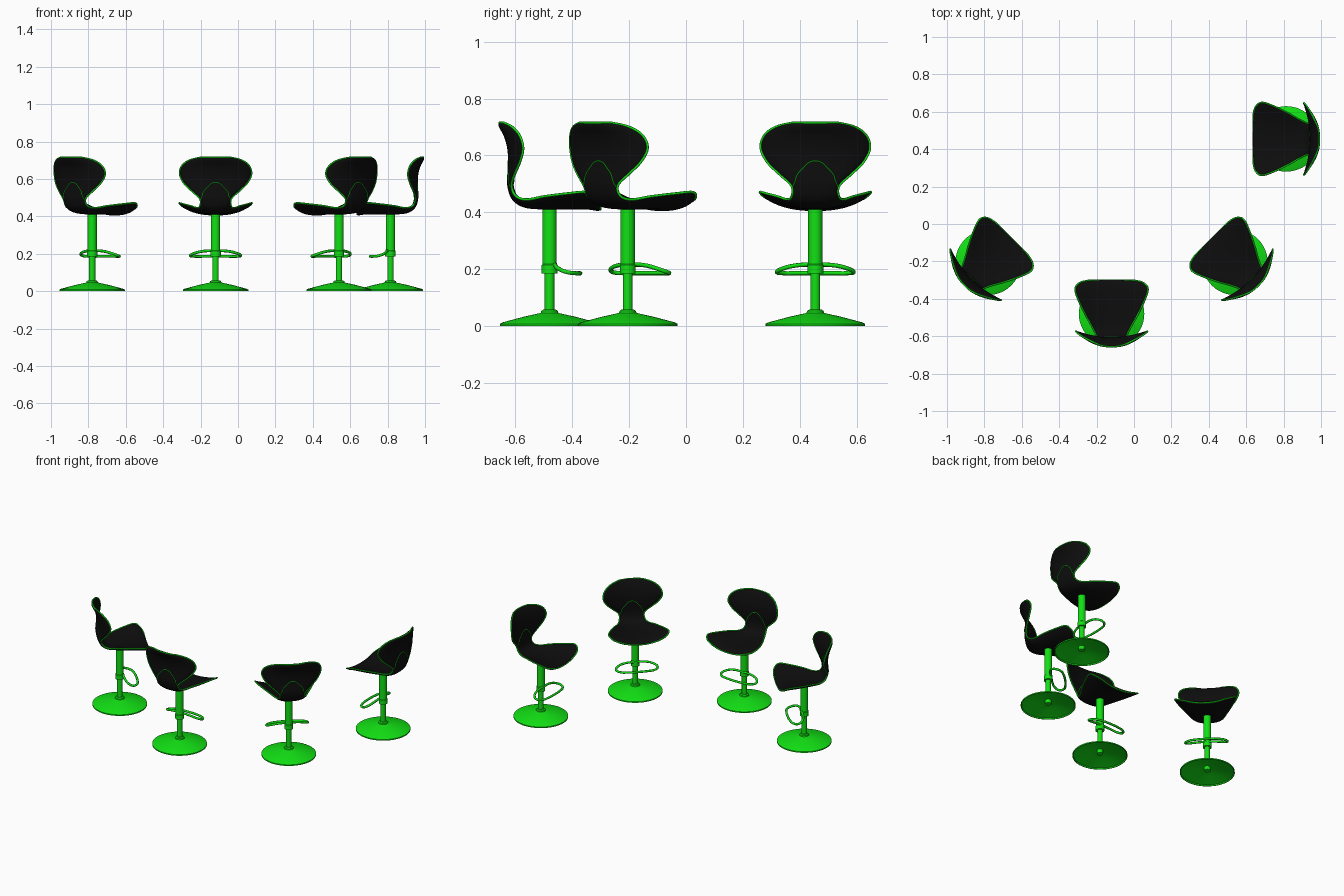
import bpy, bmesh, math
from mathutils import Vector

if "Cube" in bpy.data.objects:
    bpy.data.objects.remove(bpy.data.objects["Cube"])


def material(name, rgb):
    m = bpy.data.materials.new(name)
    m.diffuse_color = (*rgb, 1)
    m.use_nodes = True
    m.node_tree.nodes["Principled BSDF"].inputs["Base Color"].default_value = m.diffuse_color
    return m


GREEN = material("bright green", (0.006, 0.75, 0.007))
BLACK = material("black", (0.004, 0.004, 0.004))

# Shell control rows from seat front to back top: y, z, half width, edge lift
ROWS = [(.178, .410, .125, .022), (.165, .416, .172, .034), (.13, .421, .195, .05),
        (.06, .421, .172, .045), (-.02, .421, .133, .035), (-.085, .427, .10, .02),
        (-.122, .45, .083, .008), (-.137, .49, .083, .004), (-.138, .53, .122, .014),
        (-.135, .575, .168, .03), (-.138, .625, .192, .045), (-.15, .67, .18, .045),
        (-.166, .70, .14, .035), (-.176, .715, .08, .015)]
LAST = len(ROWS) - 1


def row(t):
    i = min(max(int(t), 0), LAST - 1)
    f = t - i
    a, b, c, d = (ROWS[min(max(k, 0), LAST)] for k in (i - 1, i, i + 1, i + 2))
    return [0.5 * (2 * q + (r - p) * f + (2 * p - 5 * q + 4 * r - s) * f * f
                   + (3 * q - p - 3 * r + s) * f ** 3) for p, q, r, s in zip(a, b, c, d)]


def surf(t, u):
    y, z, w, lift = row(t)
    k = min(max((t - 4) / 4, 0), 1) * math.pi / 2
    e = lift * abs(u) ** 2.3
    return Vector((w * u, y + e * math.sin(k), z + e * math.cos(k)))


def shell_point(t, u, side, extra=0.0):
    d = 0.01
    dt = surf(min(t + d, LAST), u) - surf(max(t - d, 0), u)
    du = surf(t, min(u + d, 1)) - surf(t, max(u - d, -1))
    n = du.cross(dt).normalized()
    v = abs(2 * t / LAST - 1)
    h = 0.011 * math.sqrt(max(0, (1 - u ** 4) * (1 - v ** 16)))
    return surf(t, u) + n * side * (h + extra)


def mesh_data(name, bm, mat):
    bmesh.ops.recalc_face_normals(bm, faces=bm.faces)
    me = bpy.data.meshes.new(name)
    bm.to_mesh(me)
    bm.free()
    me.materials.append(mat)
    return me


def shell():
    bm = bmesh.new()
    nt, nu = 65, 24
    for side in (1, -1):
        g = [[bm.verts.new(shell_point(LAST * i / nt, 2 * j / nu - 1, side))
              for j in range(nu + 1)] for i in range(nt + 1)]
        for i in range(nt):
            for j in range(nu):
                bm.faces.new((g[i][j], g[i][j + 1], g[i + 1][j + 1], g[i + 1][j]))
    bmesh.ops.remove_doubles(bm, verts=bm.verts, dist=1e-5)
    return mesh_data("seat_shell", bm, BLACK)


def lathe(name, profile, n=48):
    bm = bmesh.new()
    vs = [bm.verts.new((r, 0, z)) for r, z in profile]
    es = [bm.edges.new(p) for p in zip(vs, vs[1:])]
    bmesh.ops.spin(bm, geom=vs + es, cent=(0, 0, 0), axis=(0, 0, 1),
                   angle=2 * math.pi, steps=n)
    bmesh.ops.remove_doubles(bm, verts=bm.verts, dist=1e-5)
    return mesh_data(name, bm, GREEN)


def tube(name, paths, radius, closed=False, bezier=False):
    cu = bpy.data.curves.new(name, 'CURVE')
    cu.dimensions = '3D'
    cu.bevel_depth = radius
    cu.bevel_resolution = 2
    cu.resolution_u = 8
    for pts in paths:
        s = cu.splines.new('BEZIER' if bezier else 'POLY')
        if bezier:
            s.bezier_points.add(len(pts) - 1)
            for b, p in zip(s.bezier_points, pts):
                b.co = p
                b.handle_left_type = b.handle_right_type = 'AUTO'
        else:
            s.points.add(len(pts) - 1)
            for b, p in zip(s.points, pts):
                b.co = (*p, 1)
        s.use_cyclic_u = closed
    cu.materials.append(GREEN)
    return cu


# Piping around the shell edge
N = 65
rim = [surf(LAST * i / N, 1) for i in range(N + 1)]
rim += [surf(LAST, 1 - i / 6) for i in range(1, 12)]
rim += [surf(LAST * (1 - i / N), -1) for i in range(N + 1)]
rim += [surf(0, i / 6 - 1) for i in range(1, 12)]

# Seam where the seat tongue overlaps the backrest, on both faces
half = [(7, .95), (7.5, .7), (8, .52), (8.6, .27), (9, .13)]
tongue = half + [(9.12, 0)] + [(t, -u) for t, u in reversed(half)]
seams = [[shell_point(t, u, s) for t, u in tongue] for s in (1, -1)]

# Footrest loop
fr = [(.07, .02, .213), (.12, .035, .2), (.135, .06, .19), (.115, .09, .186), (.06, .105, .186)]
loop = [(0, .02, .216)] + fr + [(0, .108, .186)] + [(-x, y, z) for x, y, z in reversed(fr)]

PARTS = {
    "seat_shell": shell(),
    "shell_piping": tube("shell_piping", [rim], .0045, closed=True),
    "tongue_seam": tube("tongue_seam", seams, .002, bezier=True),
    "footrest": tube("footrest", [loop], .0075, closed=True, bezier=True),
    "post": lathe("post", [(0, .02), (.017, .02), (.017, .185), (.028, .185), (.028, .215),
                           (.025, .218), (.025, .414), (0, .414)], 32),
    "base": lathe("base", [(0, .058), (.022, .058), (.029, .053), (.031, .046), (.09, .033),
                           (.165, .013), (.175, .008), (.175, 0), (.171, 0), (.168, .007),
                           (.09, .027), (.025, .04), (.02, .04), (.02, .014), (0, .014)]),
}

# Four stools: x, y, turn
STOOLS = [(-.78, -.205, -45), (-.12, -.48, 0), (.54, -.205, 45), (.815, .455, 90)]
for i, (x, y, turn) in enumerate(STOOLS, 1):
    for name, data in PARTS.items():
        ob = bpy.data.objects.new(f"{name}_{i}", data)
        ob.location = (x, y, 0)
        ob.rotation_euler.z = math.radians(turn)
        bpy.context.collection.objects.link(ob)

# Smooth shading
for o in bpy.context.collection.objects:
    if o.type == 'MESH' and o.name.endswith("_1"):
        bpy.ops.object.select_all(action='DESELECT')
        o.select_set(True)
        bpy.context.view_layer.objects.active = o
        lim = 60 if "shell" in o.name else 30
        bpy.ops.object.shade_smooth_by_angle(angle=math.radians(lim))
